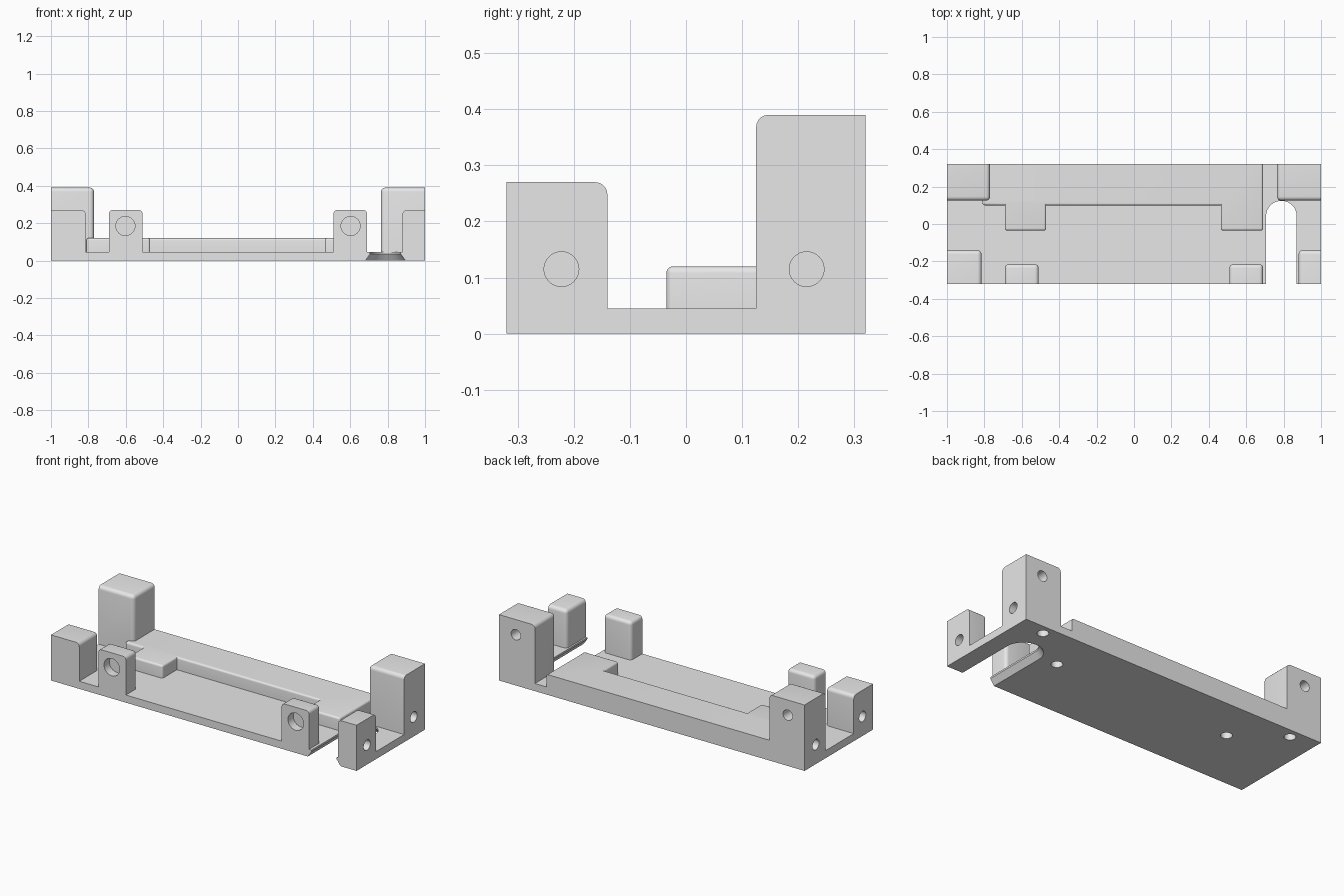
import bpy, bmesh, math
from mathutils import Vector

old = bpy.data.objects.get("Cube")
if old:
    bpy.data.objects.remove(old, do_unlink=True)

HALF_X, HALF_Y, PLATE = 1.0, 0.32, 0.045

grey = bpy.data.materials.new("light_grey")
grey.use_nodes = True
grey.diffuse_color = (0.8, 0.8, 0.8, 1)
grey.node_tree.nodes["Principled BSDF"].inputs["Base Color"].default_value = (0.8, 0.8, 0.8, 1)


def loft(name, rings, fillet=0):
    """Solid from matching rings of points; optionally round its inner edges."""
    bm = bmesh.new()
    loops = [[bm.verts.new(p) for p in ring] for ring in rings]
    n = len(loops[0])
    bm.faces.new(loops[0])
    bm.faces.new(loops[-1])
    for a, b in zip(loops, loops[1:]):
        for i in range(n):
            j = (i + 1) % n
            bm.faces.new((a[i], a[j], b[j], b[i]))
    bmesh.ops.recalc_face_normals(bm, faces=bm.faces)
    if fillet:
        low = min(v.co.z for v in bm.verts)

        def inner(e):
            p, q = (v.co for v in e.verts)
            return not (all(abs(abs(c.x) - HALF_X) < 1e-4 for c in (p, q))
                        or all(abs(abs(c.y) - HALF_Y) < 1e-4 for c in (p, q))
                        or all(c.z < low + 1e-4 for c in (p, q))) and e.is_convex
        bmesh.ops.bevel(bm, geom=[e for e in bm.edges if inner(e)], offset=fillet,
                        segments=5, profile=0.5, affect='EDGES', clamp_overlap=True)
    mesh = bpy.data.meshes.new(name)
    bm.to_mesh(mesh)
    bm.free()
    ob = bpy.data.objects.new(name, mesh)
    bpy.context.collection.objects.link(ob)
    return ob


def prism(name, outline, z0, z1, fillet=0):
    return loft(name, [[(x, y, z) for x, y in outline] for z in (z0, z1)], fillet)


def box(name, x0, x1, y0, y1, z0, z1, fillet=0):
    return prism(name, [(x0, y0), (x1, y0), (x1, y1), (x0, y1)], z0, z1, fillet)


def combine(body, part, operation):
    """Merge or cut a part, then remove the helper."""
    mod = body.modifiers.new(part.name, 'BOOLEAN')
    mod.operation, mod.solver, mod.object = operation, 'EXACT', part
    bpy.context.view_layer.objects.active = body
    bpy.ops.object.modifier_apply(modifier=mod.name)
    bpy.data.objects.remove(part, do_unlink=True)


def drill(body, mouth, direction, radius, depth):
    """Blind round hole going inward from its mouth."""
    d = Vector(direction)
    turn = d.to_track_quat('Z', 'Y')
    ring = [turn @ Vector((radius * math.cos(t), radius * math.sin(t), 0))
            for t in (math.tau * i / 32 for i in range(32))]
    start, end = Vector(mouth) - d * 0.02, Vector(mouth) + d * depth
    combine(body, loft("hole", [[p + start for p in ring], [p + end for p in ring]]), 'DIFFERENCE')


# Base plate
body = box("mounting_tray", -HALF_X, HALF_X, -HALF_Y, HALF_Y, 0, PLATE)

# Raised rear ledge with two forward pads
ledge = [(-0.81, 0.10), (-0.69, 0.10), (-0.69, -0.035), (-0.47, -0.035), (-0.47, 0.10),
         (0.465, 0.10), (0.465, -0.035), (0.69, -0.035), (0.69, HALF_Y), (-0.81, HALF_Y)]
combine(body, prism("rear_ledge", ledge, 0.02, 0.12, 0.012), 'UNION')

# Corner posts and front tabs
combine(body, box("rear_post", -HALF_X, -0.77, 0.125, HALF_Y, 0.02, 0.39, 0.022), 'UNION')
combine(body, box("rear_post", 0.765, HALF_X, 0.125, HALF_Y, 0.02, 0.39, 0.022), 'UNION')
combine(body, box("front_post", -HALF_X, -0.815, -HALF_Y, -0.14, 0.02, 0.27, 0.022), 'UNION')
combine(body, box("front_post", 0.88, HALF_X, -HALF_Y, -0.14, 0.02, 0.27, 0.022), 'UNION')
for x0 in (-0.69, 0.51):
    combine(body, box("front_tab", x0, x0 + 0.18, -HALF_Y, -0.215, 0.02, 0.27, 0.02), 'UNION')


# Round-ended cable slot, flared underneath
def slot_ring(r, z):
    cx, cy = 0.788, 0.042
    arc = [(cx + r * math.cos(t), cy + r * math.sin(t), z)
           for t in (math.pi * i / 24 for i in range(25))]
    return arc + [(cx - r, -0.4, z), (cx + r, -0.4, z)]


combine(body, loft("cable_slot", [slot_ring(0.114, -0.01), slot_ring(0.082, 0.035),
                                  slot_ring(0.082, 0.06)]), 'DIFFERENCE')

# Blind holes: tab fronts, post sides, post backs and underside
for s in (-1, 1):
    drill(body, (s * 0.602, -HALF_Y, 0.185), (0, 1, 0), 0.051, 0.05)
    for y in (-0.222, 0.215):
        drill(body, (s * HALF_X, y, 0.115), (-s, 0, 0), 0.031, 0.07)
    drill(body, (s * 0.89, HALF_Y, 0.30), (0, -1, 0), 0.031, 0.07)
    for x, y in ((0.838, 0.262), (0.575, 0.062)):
        drill(body, (s * x, y, 0), (0, 0, 1), 0.031, 0.07)

# Colour and shading
body.data.materials.clear()
body.data.materials.append(grey)
for f in body.data.polygons:
    f.material_index = 0
bpy.ops.object.select_all(action='DESELECT')
body.select_set(True)
bpy.context.view_layer.objects.active = body
bpy.ops.object.shade_smooth_by_angle(angle=math.radians(30))
